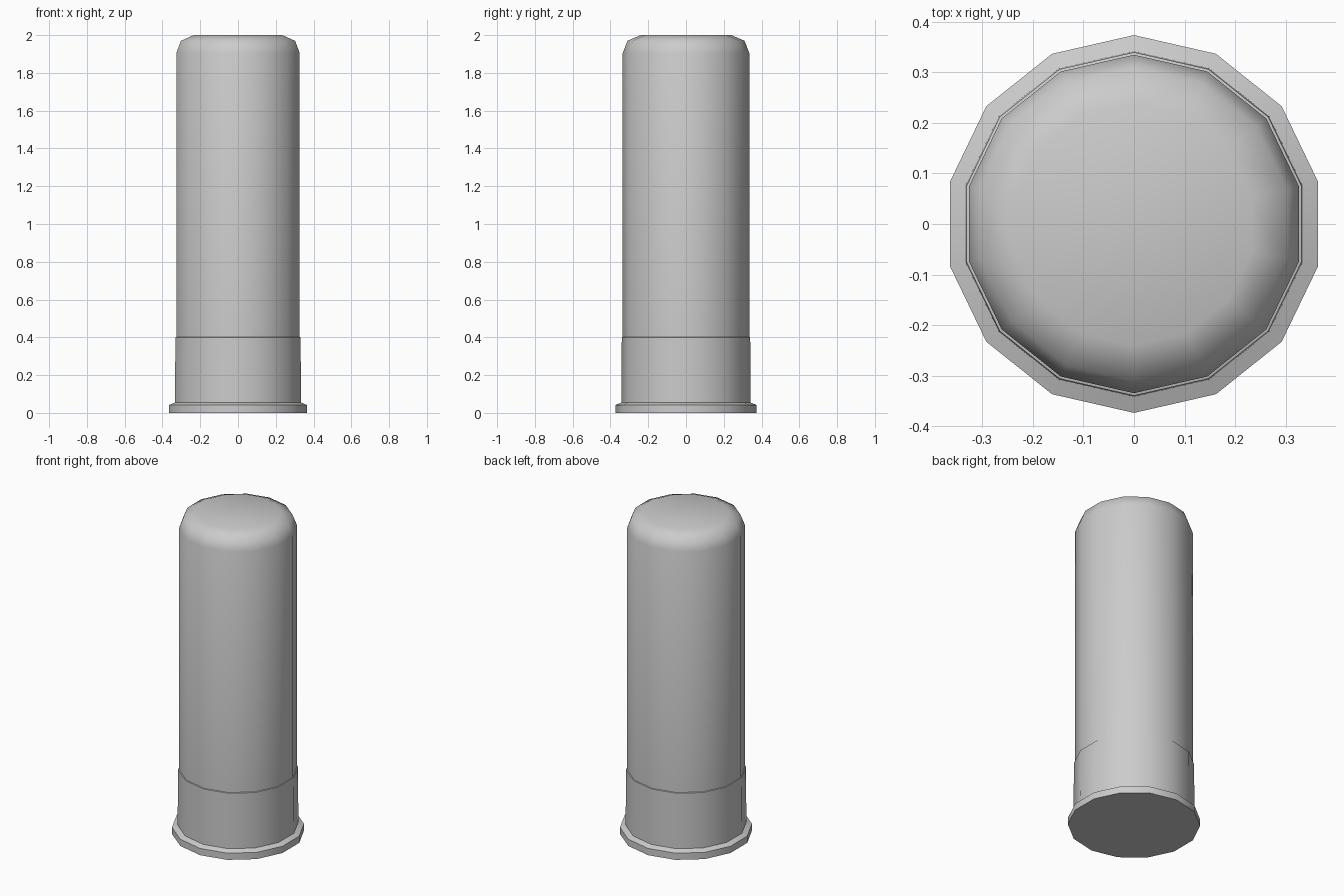
import bpy
import bmesh
from math import sin, cos, pi

SIDES = 14

cube = bpy.data.objects.get("Cube")
if cube:
    bpy.data.objects.remove(cube, do_unlink=True)

grey = bpy.data.materials.new("plain grey")
grey.use_nodes = True
colour = (0.6, 0.6, 0.6, 1)
grey.diffuse_color = colour
grey.node_tree.nodes["Principled BSDF"].inputs["Base Color"].default_value = colour


def lathe(name, profile, smooth_angle):
    """Spin a (radius, height) profile into a closed 14-sided solid."""
    bm = bmesh.new()
    rings = []
    for r, z in profile:
        angles = [pi / 2 + 2 * pi * i / SIDES for i in range(SIDES)]
        rings.append([bm.verts.new((r * cos(a), r * sin(a), z)) for a in angles])
    for low, high in zip(rings, rings[1:]):
        for i in range(SIDES):
            j = (i + 1) % SIDES
            bm.faces.new((low[i], low[j], high[j], high[i]))
    bm.faces.new(rings[0][::-1])
    bm.faces.new(rings[-1])
    mesh = bpy.data.meshes.new(name)
    bm.to_mesh(mesh)
    bm.free()
    mesh.materials.append(grey)
    obj = bpy.data.objects.new(name, mesh)
    bpy.context.collection.objects.link(obj)
    bpy.ops.object.select_all(action="DESELECT")
    obj.select_set(True)
    bpy.context.view_layer.objects.active = obj
    bpy.ops.object.shade_smooth_by_angle(angle=smooth_angle)
    return obj


# Metal base with its flared rim and sleeve
lathe("base_rim_and_sleeve",
      [(0.374, 0), (0.374, 0.042), (0.342, 0.055), (0.34, 0.4), (0.335, 0.402)],
      pi / 6)

# Long tube with a rounded, closed top
lathe("tube", [(0.335, 0.395), (0.335, 1.905), (0.31, 1.97), (0.24, 2.0)], pi / 3)
